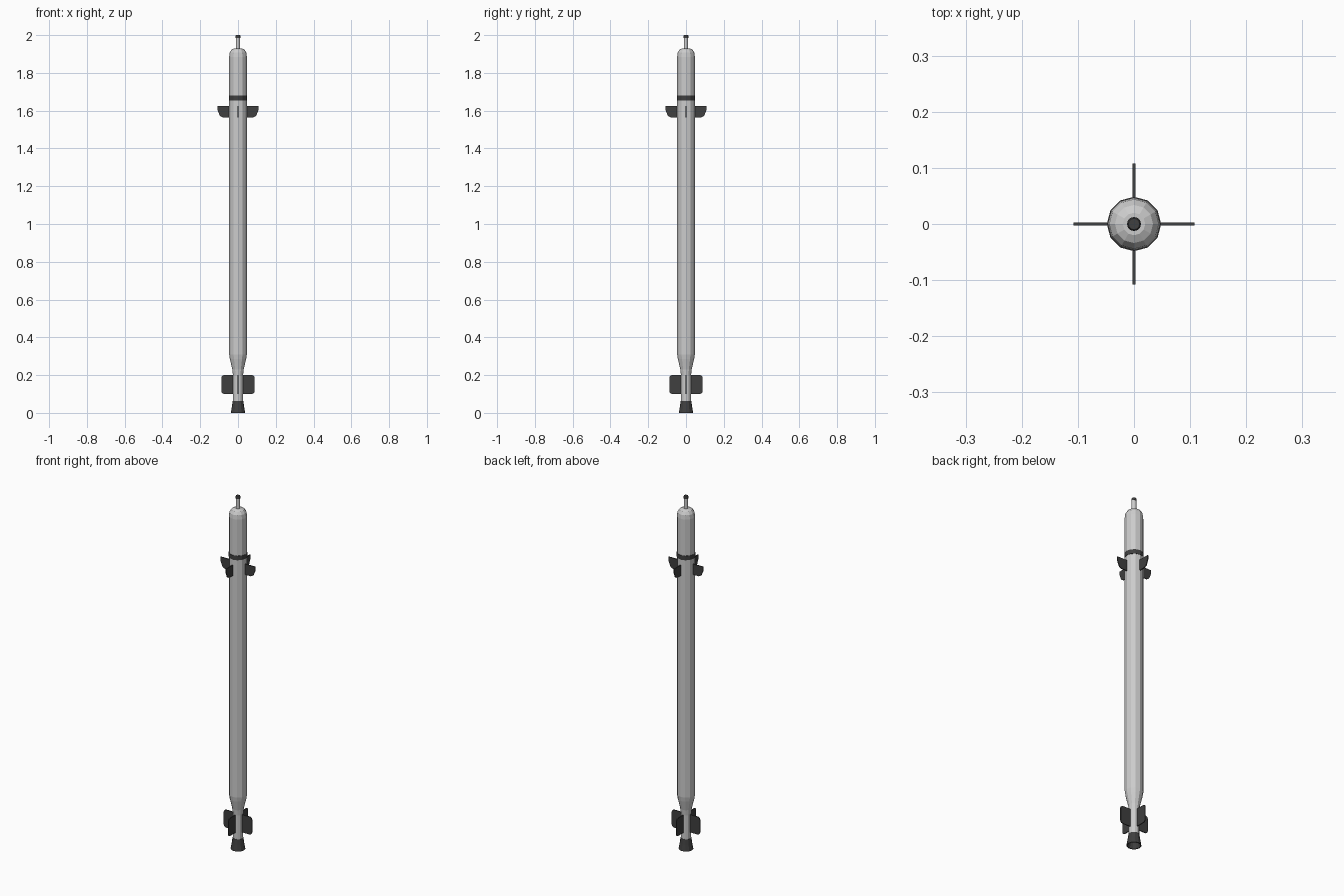
import bpy, bmesh, math
from mathutils import Matrix

if "Cube" in bpy.data.objects:
    bpy.data.objects.remove(bpy.data.objects["Cube"])

SIDES = 12
dark = bpy.data.materials.new("dark_grey")
dark.diffuse_color = (0.05, 0.05, 0.05, 1)
dark.use_nodes = True
dark.node_tree.nodes["Principled BSDF"].inputs["Base Color"].default_value = dark.diffuse_color


def finish(bm, name, mat=None):
    bmesh.ops.recalc_face_normals(bm, faces=bm.faces)
    me = bpy.data.meshes.new(name)
    bm.to_mesh(me)
    bm.free()
    ob = bpy.data.objects.new(name, me)
    bpy.context.collection.objects.link(ob)
    if mat:
        me.materials.append(mat)
    return ob


def lathe(name, profile, mat=None):
    """Faceted solid of revolution from (radius, z) points; r = 0 closes it."""
    bm = bmesh.new()
    verts = [bm.verts.new((r, 0, z)) for r, z in profile]
    edges = [bm.edges.new(p) for p in zip(verts, verts[1:])]
    bmesh.ops.spin(bm, geom=verts + edges, cent=(0, 0, 0), axis=(0, 0, 1),
                   angle=2 * math.pi, steps=SIDES, use_merge=True)
    bmesh.ops.remove_doubles(bm, verts=bm.verts, dist=1e-5)
    return finish(bm, name, mat)


def fins(name, outline, thickness=0.005):
    """Four fins around the axis, each an extruded (radius, z) outline."""
    for i in range(4):
        bm = bmesh.new()
        face = bm.faces.new([bm.verts.new((x, -thickness / 2, z)) for x, z in outline])
        ext = bmesh.ops.extrude_face_region(bm, geom=[face])
        moved = [v for v in ext["geom"] if isinstance(v, bmesh.types.BMVert)]
        bmesh.ops.translate(bm, verts=moved, vec=(0, thickness, 0))
        bm.transform(Matrix.Rotation(i * math.pi / 2, 4, 'Z'))
        finish(bm, f"{name}_{i + 1}", dark)


# Main tube with tapered tail and domed nose
lathe("body", [(0, 0.055), (0.027, 0.055), (0.027, 0.2), (0.03, 0.23), (0.043, 0.285),
               (0.047, 0.31), (0.047, 1.885), (0.044, 1.908), (0.034, 1.923),
               (0.02, 1.93), (0, 1.93)])

# Dark band below the nose
lathe("band", [(0.045, 1.655), (0.0485, 1.655), (0.0485, 1.68), (0.045, 1.68),
               (0.045, 1.655)], dark)

# Nose probe and its dark tip
lathe("probe", [(0, 1.92), (0.0115, 1.92), (0.0115, 1.99), (0, 1.99)])
lathe("probe_tip", [(0, 1.985), (0.0125, 1.985), (0.0125, 1.996), (0.010, 2.0), (0, 2.0)], dark)

# Hollow exhaust nozzle
lathe("nozzle", [(0, 0.064), (0.028, 0.064), (0.032, 0.035), (0.038, 0.0),
                 (0.033, 0.0), (0.02, 0.04), (0, 0.04)], dark)

# Steering fins near the nose, clipped at the lower outer corner
fins("front_fin", [(0.04, 1.565), (0.083, 1.565), (0.096, 1.573), (0.108, 1.602),
                   (0.108, 1.625), (0.04, 1.625)])

# Tail fins with rounded outer corners
r, out, lo, hi = 0.015, 0.088, 0.1, 0.2
arc = [math.radians(a) for a in (0, 30, 60, 90)]
tail = [(0.022, lo)]
tail += [(out - r + r * math.sin(a), lo + r - r * math.cos(a)) for a in arc]
tail += [(out - r + r * math.cos(a), hi - r + r * math.sin(a)) for a in arc]
tail += [(0.022, hi)]
fins("tail_fin", tail)
